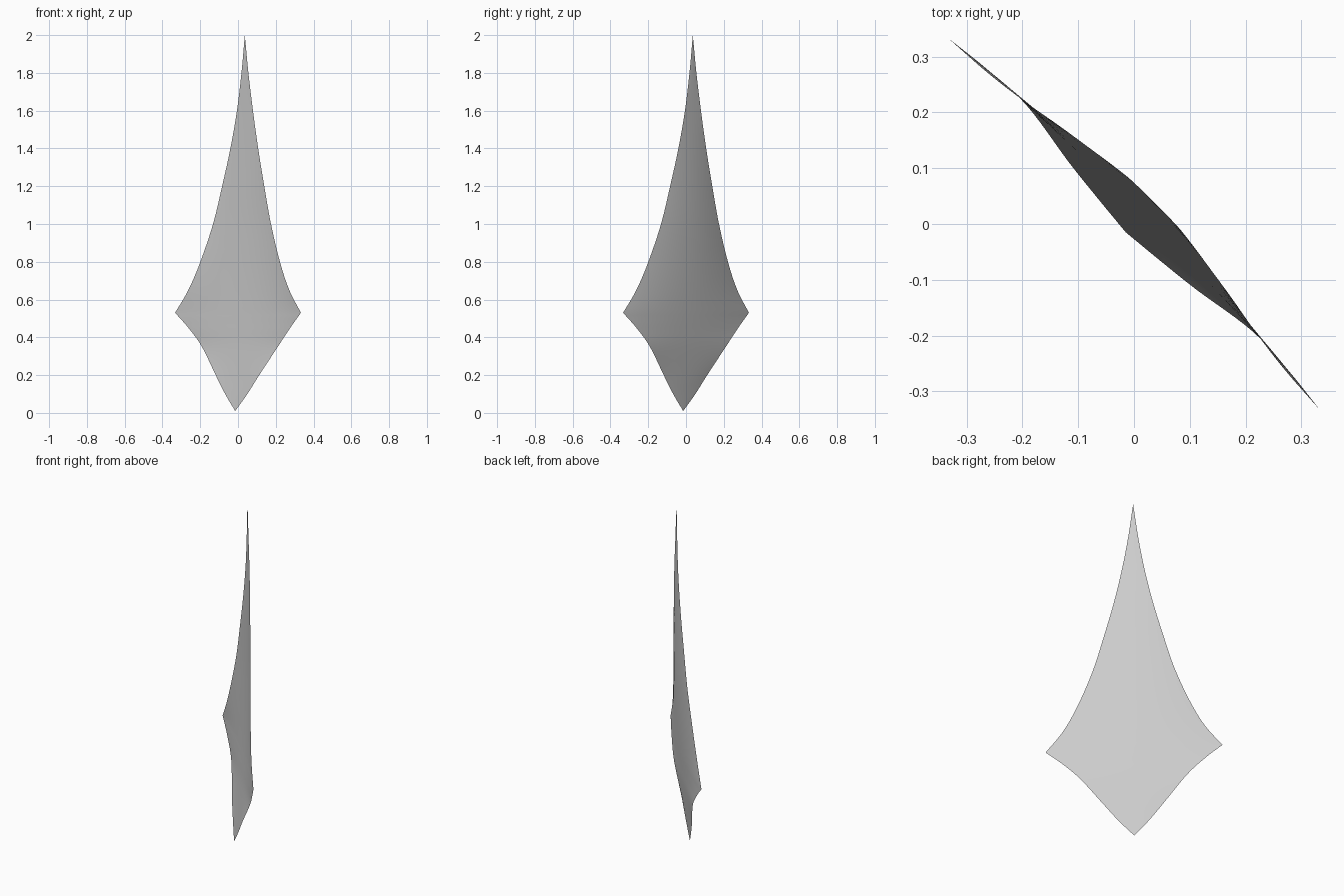
import bpy, bmesh, math

if "Cube" in bpy.data.objects:
    bpy.data.objects.remove(bpy.data.objects["Cube"])

# Outline stations: height, half width, edge depth, middle depth
upper = [(2.00, 0.000, 0.051, 0.051), (1.80, 0.026, 0.052, 0.053),
         (1.60, 0.060, 0.052, 0.053), (1.40, 0.104, 0.047, 0.052),
         (1.20, 0.158, 0.039, 0.050), (1.00, 0.217, 0.030, 0.047),
         (0.80, 0.298, 0.016, 0.041), (0.65, 0.378, 0.006, 0.035),
         (0.53, 0.471, 0.000, 0.029)]
lower = [(0.53, 0.471, 0.000, 0.029), (0.45, 0.381, 0.010, 0.024),
         (0.35, 0.284, 0.014, 0.017), (0.20, 0.163, -0.004, 0.001),
         (0.10, 0.083, -0.013, -0.011), (0.01, 0.000, -0.021, -0.021)]


def smooth_rows(pts, steps=6):
    """Catmull-Rom interpolation through the stations."""
    ext = [tuple(2 * a - b for a, b in zip(pts[0], pts[1]))] + pts
    ext.append(tuple(2 * a - b for a, b in zip(pts[-1], pts[-2])))
    rows = []
    for i in range(1, len(ext) - 2):
        for k in range(steps):
            t = k / steps
            rows.append([0.5 * (2 * b + (c - a) * t + (2 * a - 5 * b + 4 * c - d) * t * t
                                + (3 * b - a - 3 * c + d) * t ** 3)
                         for a, b, c, d in zip(*ext[i - 1:i + 3])])
    rows.append(list(pts[-1]))
    return rows


# Gently bowed sheet, spanning the diagonal between its four corners
COLS = 24
r = math.sqrt(0.5)
bm = bmesh.new()
grid = []
for z, w, edge, mid in smooth_rows(upper)[:-1] + smooth_rows(lower):
    row = []
    for j in range(COLS + 1):
        s = 2 * j / COLS - 1
        u, n = s * w, edge + (mid - edge) * (1 - s * s)
        row.append(bm.verts.new(((n + u) * r, (n - u) * r, z)))
    grid.append(row)
for a, b in zip(grid, grid[1:]):
    for j in range(COLS):
        bm.faces.new((a[j], a[j + 1], b[j + 1], b[j])).smooth = True
bmesh.ops.remove_doubles(bm, verts=bm.verts, dist=1e-5)

mesh = bpy.data.meshes.new("leaf_sheet")
bm.to_mesh(mesh)
bm.free()
bpy.context.collection.objects.link(bpy.data.objects.new("leaf_sheet", mesh))
